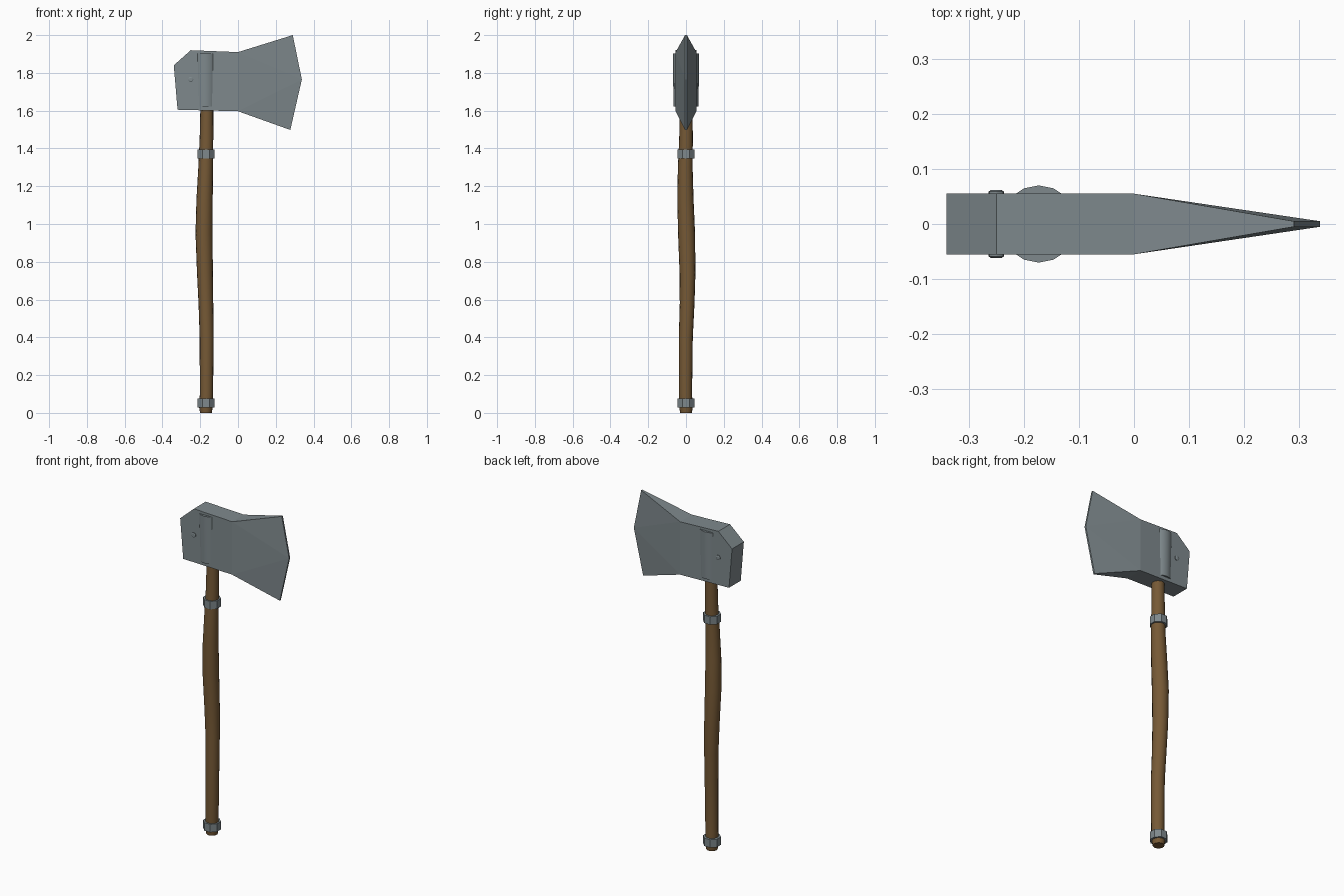
import bpy, bmesh, math
from mathutils import Matrix, Vector

if "Cube" in bpy.data.objects:
    bpy.data.objects.remove(bpy.data.objects["Cube"], do_unlink=True)


def material(name, rgb):
    m = bpy.data.materials.new(name)
    m.use_nodes = True
    m.diffuse_color = (*rgb, 1)
    m.node_tree.nodes["Principled BSDF"].inputs["Base Color"].default_value = (*rgb, 1)
    return m


STEEL = material("grey steel", (0.21, 0.25, 0.265))
WOOD = material("brown wood", (0.18, 0.10, 0.036))
AXIS_X = -0.17


def finish(name, bm, mat, smooth=True):
    bmesh.ops.recalc_face_normals(bm, faces=bm.faces)
    mesh = bpy.data.meshes.new(name)
    bm.to_mesh(mesh)
    bm.free()
    mesh.materials.append(mat)
    obj = bpy.data.objects.new(name, mesh)
    bpy.context.collection.objects.link(obj)
    if smooth:
        bpy.ops.object.select_all(action="DESELECT")
        obj.select_set(True)
        bpy.context.view_layer.objects.active = obj
        bpy.ops.object.shade_smooth_by_angle(angle=math.radians(30))
    return obj


def loft(name, rings, sides, mat, matrix=Matrix(), turn=0, smooth=True):
    """Join circular rings, each given as (x, y, z, radius), and cap the ends."""
    bm = bmesh.new()
    loops = []
    for x, y, z, r in rings:
        angles = [math.tau * i / sides + turn for i in range(sides)]
        loops.append([bm.verts.new(matrix @ Vector((x + r * math.cos(a), y + r * math.sin(a), z)))
                      for a in angles])
    for low, high in zip(loops, loops[1:]):
        for i in range(sides):
            j = (i + 1) % sides
            bm.faces.new((low[i], low[j], high[j], high[i]))
    bm.faces.new(loops[0])
    bm.faces.new(loops[-1])
    return finish(name, bm, mat, smooth)


# Gently curved wooden handle with a tapered butt
loft("handle", [
    (-0.17, 0, 0, 0.031), (-0.17, 0, 0.03, 0.036),
    (-0.167, -0.003, 0.1, 0.035), (-0.166, -0.001, 0.4, 0.037),
    (-0.170, 0.006, 0.58, 0.039), (-0.175, 0.008, 0.74, 0.042),
    (-0.180, 0.003, 0.95, 0.045), (-0.177, -0.003, 1.13, 0.043),
    (-0.171, -0.004, 1.3, 0.039), (-0.167, 0, 1.45, 0.036),
    (-0.165, 0.001, 1.62, 0.034), (-0.165, 0.001, 1.75, 0.034)], 16, WOOD)

# Octagonal metal bands
band_radius = 0.045 / math.cos(math.pi / 8)
for name, bottom in (("butt_band", 0.028), ("upper_band", 1.347)):
    loft(name, [(AXIS_X, 0, bottom, band_radius), (AXIS_X, 0, bottom + 0.047, band_radius)],
         8, STEEL, turn=math.pi / 8, smooth=False)

# Socket bulging through both cheeks of the head
loft("socket", [(-0.172, 0, 1.622, 0.066), (-0.173, 0, 1.902, 0.07)], 16, STEEL)

# Cross bolt with domed ends
bolt_matrix = Matrix.Translation((-0.25, 0, 1.765)) @ Matrix.Rotation(math.pi / 2, 4, "X")
loft("bolt", [(0, 0, -0.062, 0.009), (0, 0, -0.059, 0.014),
              (0, 0, 0.059, 0.014), (0, 0, 0.062, 0.009)], 12, STEEL, bolt_matrix)

# Axe head: a thick body and a blade tapering to the cutting edge
outline = [(-0.34, 1.84), (-0.25, 1.92), (0, 1.91), (0.29, 2.0),
           (0.338, 1.765), (0.277, 1.498), (0, 1.597), (-0.32, 1.605)]
bm = bmesh.new()
sheets = []
for side in (-1, 1):
    sheet = [bm.verts.new((x, side * (0.005 if x > 0.1 else 0.055), z)) for x, z in outline]
    sheets.append(sheet)
    for ids in ((0, 1, 2, 6, 7), (2, 3, 4), (2, 4, 6), (6, 4, 5)):
        bm.faces.new([sheet[i] for i in ids])
front, back = sheets
for i in range(len(outline)):
    j = (i + 1) % len(outline)
    bm.faces.new((front[i], front[j], back[j], back[i]))
finish("axe_head", bm, STEEL, smooth=False)
